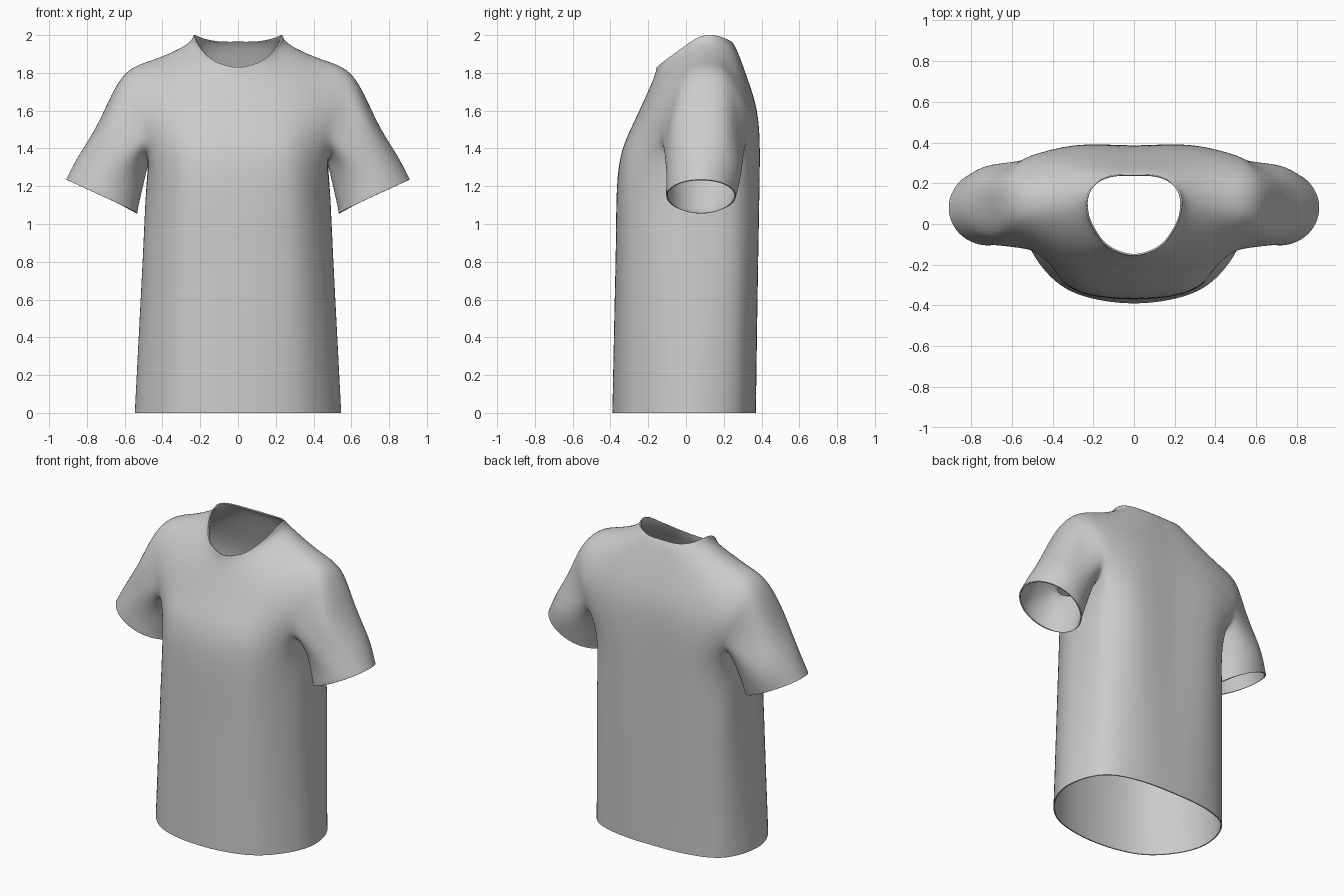
import bpy, bmesh, math
from mathutils import Vector

if "Cube" in bpy.data.objects:
    bpy.data.objects.remove(bpy.data.objects["Cube"])

# Half rings from centre front over the shoulder to centre back, neck downwards
YOKE = [
    [(0, -.155, 1.83), (.13, -.11, 1.866), (.208, -.01, 1.94), (.233, .07, 1.99),
     (.228, .145, 2.0), (.185, .205, 1.983), (.105, .238, 1.967), (0, .243, 1.965)],
    [(0, -.17, 1.775), (.155, -.125, 1.82), (.245, -.02, 1.89), (.277, .075, 1.937),
     (.275, .16, 1.945), (.222, .235, 1.93), (.12, .268, 1.915), (0, .273, 1.91)],
    [(0, -.215, 1.67), (.22, -.185, 1.69), (.38, -.085, 1.77), (.44, .05, 1.858),
     (.44, .18, 1.858), (.395, .285, 1.78), (.215, .325, 1.76), (0, .328, 1.76)],
    [(0, -.28, 1.53), (.26, -.245, 1.545), (.47, -.13, 1.61), (.593, .01, 1.765),
     (.6, .2, 1.765), (.53, .315, 1.63), (.29, .37, 1.6), (0, .373, 1.6)],
    [(0, -.337, 1.39), (.29, -.295, 1.4), (.49, -.13, 1.43), (.69, -.055, 1.535),
     (.71, .21, 1.55), (.51, .32, 1.43), (.3, .385, 1.42), (0, .386, 1.42)],
]
UNDERARM = [(.48, 0, 1.345), (.475, .1, 1.315), (.485, .22, 1.345)]
# Body outlines at waist top and hem
CHEST = [(0, -.365), (.3, -.315), (.455, -.115), (.485, .1), (.455, .28), (.29, .38), (0, .385)]
HEM = [(0, -.39), (.33, -.32), (.515, -.11), (.54, .1), (.45, .28), (.25, .355), (0, .37)]


def refine(keys):
    """Insert a smooth in-between point into each span of a half ring."""
    p = [Vector(k) for k in keys]
    flip = lambda v: Vector((-v.x, *v[1:]))
    q = [flip(p[1])] + p + [flip(p[-2])]
    out = []
    for i in range(len(p) - 1):
        out += [p[i], (9 * (q[i + 1] + q[i + 2]) - q[i] - q[i + 3]) / 16]
    return out + [p[-1]]


def sleeve_ring(centre, top, depth):
    c, t = Vector(centre), Vector(top)
    ring = []
    for j in range(10):
        a = math.radians(36 * (j - 3))
        ring.append(c + t * math.cos(a) + Vector((0, depth * math.sin(a), 0)))
    return ring


bm = bmesh.new()
cache = {}


def vert(p, side):
    key = (round(p[0] * side, 4), round(p[1], 4), round(p[2], 4))
    if key not in cache:
        cache[key] = bm.verts.new((p[0] * side, p[1], p[2]))
    return cache[key]


def loft(rings, closed=False):
    for side in (1, -1):
        for a, b in zip(rings, rings[1:]):
            n = len(a)
            for i in range(n if closed else n - 1):
                k = (i + 1) % n
                quad = [vert(p, side) for p in (a[i], b[i], b[k], a[k])]
                bm.faces.new(quad if side > 0 else quad[::-1])


# Yoke, from collar to the ring that splits into body and sleeves
yoke = [refine(r) for r in YOKE]
loft(yoke)
split = yoke[-1]
under = [Vector(u) for u in UNDERARM]

# Body
chest, hem = refine(CHEST), refine(HEM)
body = [split[:5] + under + split[10:]]
for z in (1.2, .9, .6, .3, .05, 0):
    f = 1 - z / 1.2
    body.append([Vector((*c.lerp(h, f), z)) for c, h in zip(chest, hem)])
loft(body)

# Sleeves
loft([split[4:11] + under[::-1],
      sleeve_ring((.668, .095, 1.29), (.165, 0, .09), .2),
      sleeve_ring((.712, .083, 1.175), (.183, 0, .089), .188),
      sleeve_ring((.72, .08, 1.148), (.19, 0, .0875), .184)], closed=True)

bmesh.ops.recalc_face_normals(bm, faces=bm.faces)
mesh = bpy.data.meshes.new("shirt")
bm.to_mesh(mesh)
bm.free()
shirt = bpy.data.objects.new("shirt", mesh)
bpy.context.collection.objects.link(shirt)
for poly in mesh.polygons:
    poly.use_smooth = True

sub = shirt.modifiers.new("smooth_cloth", 'SUBSURF')
sub.levels = 1
sub.render_levels = 3

# Adjust the cage so that the smoothed cloth passes through the ring points
target = [v.co.copy() for v in mesh.vertices]
for _ in range(4):
    dg = bpy.context.evaluated_depsgraph_get()
    dg.update()
    ev = shirt.evaluated_get(dg)
    limit = [ev.data.vertices[i].co.copy() for i in range(len(target))]
    for v, t, l in zip(mesh.vertices, target, limit):
        v.co += (t - l) * .9
    mesh.update()
    shirt.update_tag()
sub.levels = 3

# Cloth thickness
cloth = shirt.modifiers.new("cloth_thickness", 'SOLIDIFY')
cloth.thickness = .008
cloth.offset = -1
